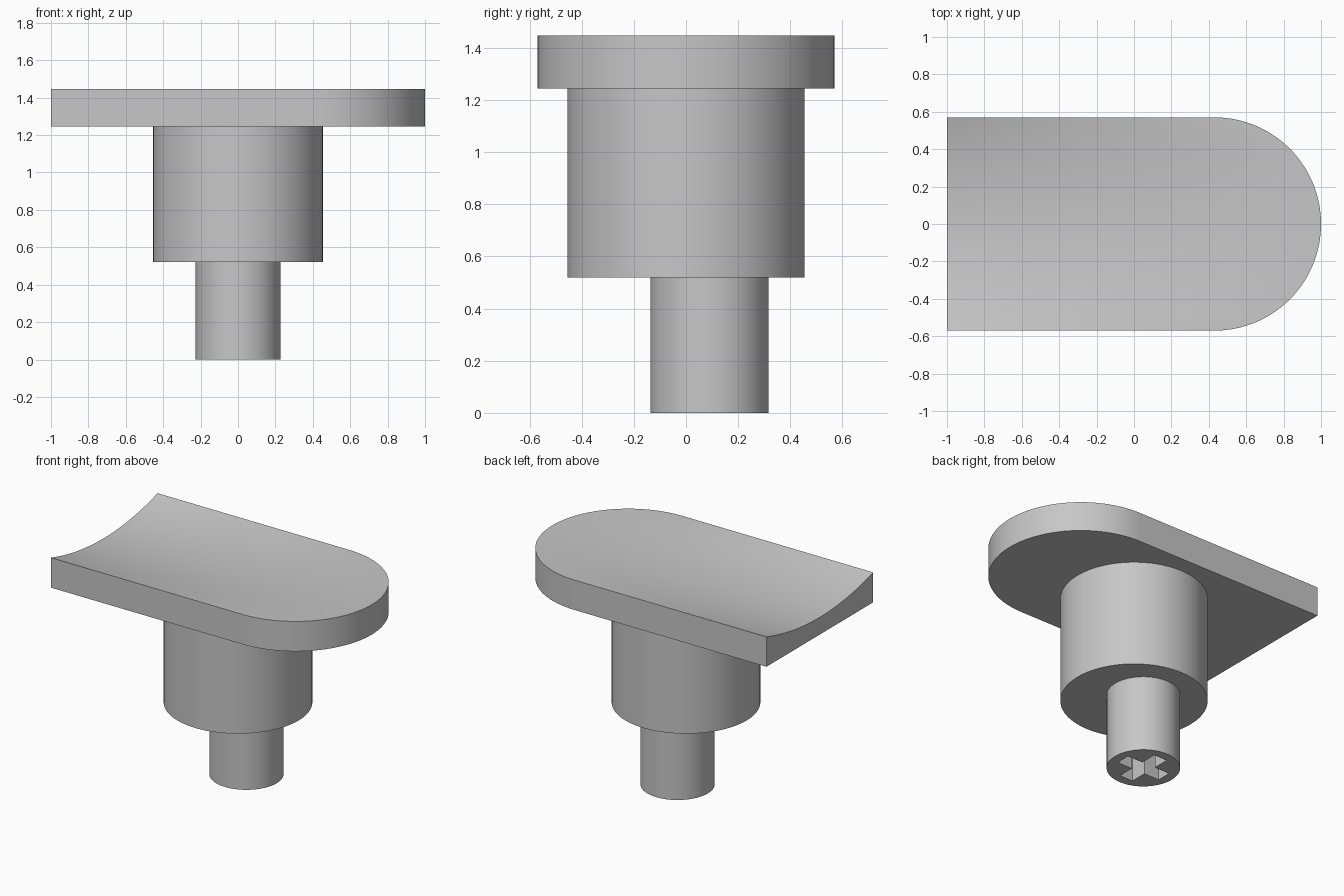
import bpy
import bmesh
import math

old = bpy.data.objects.get("Cube")
if old:
    bpy.data.objects.remove(old, do_unlink=True)

GREY = (0.57, 0.57, 0.57, 1)
mat = bpy.data.materials.new("plain grey")
mat.use_nodes = True
mat.diffuse_color = GREY
mat.node_tree.nodes["Principled BSDF"].inputs["Base Color"].default_value = GREY


def finish(bm, name):
    """Turn a bmesh into a grey object with sharp-edged smooth shading."""
    bmesh.ops.recalc_face_normals(bm, faces=bm.faces)
    mesh = bpy.data.meshes.new(name)
    bm.to_mesh(mesh)
    bm.free()
    mesh.materials.append(mat)
    obj = bpy.data.objects.new(name, mesh)
    bpy.context.collection.objects.link(obj)
    bpy.ops.object.select_all(action="DESELECT")
    obj.select_set(True)
    bpy.context.view_layer.objects.active = obj
    bpy.ops.object.shade_smooth_by_angle(angle=math.radians(30))
    return obj


def prism(name, outline, z0, z1):
    """Extrude a closed outline between two heights."""
    bm = bmesh.new()
    base = bm.faces.new([bm.verts.new((x, y, z0)) for x, y in outline])
    new = bmesh.ops.extrude_face_region(bm, geom=[base], use_keep_orig=True)
    for v in new["geom"]:
        if isinstance(v, bmesh.types.BMVert):
            v.co.z = z1
    return finish(bm, name)


def circle(radius, cy, n=96):
    turns = [math.tau * i / n for i in range(n)]
    return [(radius * math.cos(a), cy + radius * math.sin(a)) for a in turns]


# Cap: rounded at one end, its top scooped at the square end
RIM, BASE, SAG = 1.45, 1.245, 0.085
HALF, ARC_X = 0.57, 0.43
ROWS, COLS = 64, 24
bm = bmesh.new()
grid = []
for i in range(ROWS + 1):
    t = math.pi * (i / ROWS - 0.5)
    y, tip = HALF * math.sin(t), ARC_X + HALF * math.cos(t)
    scoop = SAG * math.cos(t) ** 2
    grid.append([bm.verts.new((-1 + (tip + 1) * j / COLS, y,
                               RIM - 0.003 - scoop * (1 - j / COLS)))
                 for j in range(COLS + 1)])
for a, b in zip(grid, grid[1:]):
    for j in range(COLS):
        bm.faces.new((a[j], a[j + 1], b[j + 1], b[j]))
rim = [e for e in bm.edges if e.is_boundary]
walls = bmesh.ops.extrude_edge_only(bm, edges=rim)["geom"]
for v in walls:
    if isinstance(v, bmesh.types.BMVert):
        v.co.z = BASE
bmesh.ops.edgeloop_fill(bm, edges=[e for e in bm.edges if e.is_boundary])
finish(bm, "cap")

# Body and the offset stem
STEM_Y = 0.09
prism("body", circle(0.455, 0), 0.52, BASE)
stem = prism("stem", circle(0.227, STEM_Y), 0, 0.52)

# Cross socket cut into the underside of the stem
ARM, W = 0.165, 0.05
quarter = [(ARM, -W), (ARM, W), (W, W)]
cross = []
for k in range(4):
    for x, y in quarter:
        for _ in range(k):
            x, y = -y, x
        cross.append((x, y + STEM_Y))
cutter = prism("socket_cutter", cross, -0.1, 0.38)
cutter.hide_render = True
mod = stem.modifiers.new("socket", "BOOLEAN")
mod.operation = "DIFFERENCE"
mod.solver = "EXACT"
mod.object = cutter
bpy.context.view_layer.objects.active = stem
bpy.ops.object.modifier_apply(modifier=mod.name)
bpy.data.objects.remove(cutter, do_unlink=True)
stem.select_set(True)
bpy.ops.object.shade_smooth_by_angle(angle=math.radians(30))
